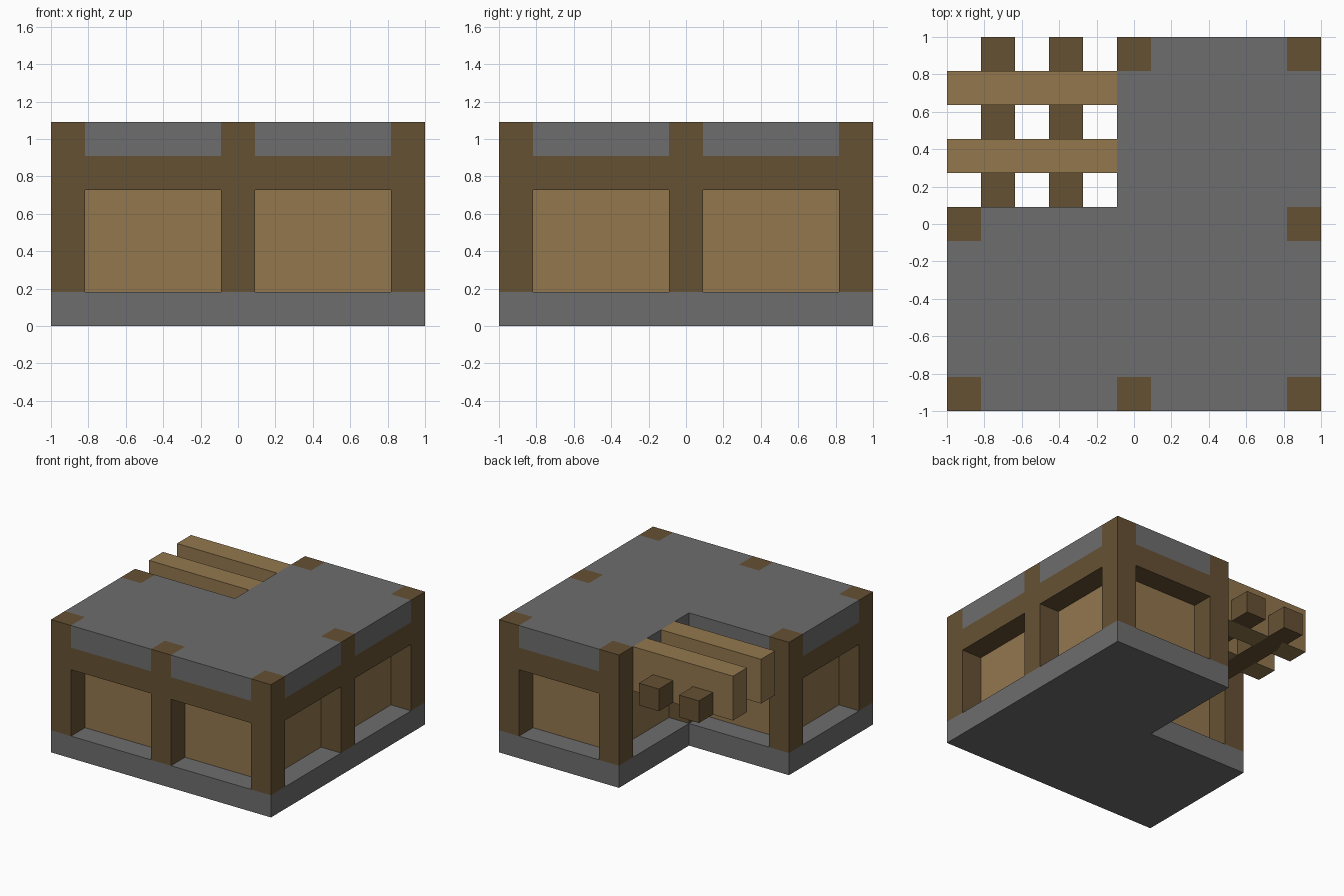
import bpy
import bmesh

cube = bpy.data.objects.get("Cube")
if cube:
    bpy.data.objects.remove(cube, do_unlink=True)

U = 2 / 11  # one building block


def material(name, rgb):
    m = bpy.data.materials.new(name)
    m.use_nodes = True
    m.diffuse_color = (*rgb, 1)
    m.node_tree.nodes["Principled BSDF"].inputs["Base Color"].default_value = (*rgb, 1)
    return m


stone = material("grey stone", (0.155, 0.155, 0.155))
dark_wood = material("dark wood", (0.133, 0.083, 0.034))
light_wood = material("light wood", (0.29, 0.185, 0.076))


def prism(bm, outline, z0, z1):
    """Extrude a flat outline, given in blocks, from z0 up to z1."""
    verts = [bm.verts.new((x * U - 1, y * U - 1, z0 * U)) for x, y in outline]
    face = bm.faces.new(verts)
    top = bmesh.ops.extrude_face_region(bm, geom=[face])["geom"]
    moved = [v for v in top if isinstance(v, bmesh.types.BMVert)]
    bmesh.ops.translate(bm, verts=moved, vec=(0, 0, (z1 - z0) * U))


def part(name, mat, outlines, z0, z1):
    bm = bmesh.new()
    for outline in outlines:
        prism(bm, outline, z0, z1)
    bmesh.ops.recalc_face_normals(bm, faces=bm.faces)
    mesh = bpy.data.meshes.new(name)
    bm.to_mesh(mesh)
    bm.free()
    mesh.materials.append(mat)
    obj = bpy.data.objects.new(name, mesh)
    bpy.context.collection.objects.link(obj)
    return obj


def rect(x0, x1, y0, y1):
    return [(x0, y0), (x1, y0), (x1, y1), (x0, y1)]


def ell(inset):
    """L-shaped floor plan with an open back corner, pulled in by inset."""
    lo, hi = inset, 11 - inset
    return [(lo, lo), (hi, lo), (hi, hi), (5 + inset, hi),
            (5 + inset, 6 - inset), (lo, 6 - inset)]


# Stone floor and recessed wall panels
part("floor_slab", stone, [ell(0)], 0, 1)
part("wall_panels", light_wood, [ell(1)], 1, 5)

# Posts on the outer corners and mid-walls run up through the roof
for px in (0, 5, 10):
    for py in (0, 5, 10):
        if (px, py) == (0, 10):
            continue
        top = 5 if (px, py) == (5, 5) else 6
        part(f"post_{px}_{py}", dark_wood, [rect(px, px + 1, py, py + 1)], 1, top)

# Lintel beams between neighbouring posts
spans = []
for a in (1, 6):
    for b in (0, 5, 10):
        if (a, b) not in ((1, 10), (6, 5)):
            spans.append(rect(a, a + 4, b, b + 1))
        if (b, a) not in ((0, 6), (5, 1)):
            spans.append(rect(b, b + 1, a, a + 4))
part("lintel_beams", dark_wood, spans, 4, 5)

# Flat roof slab, fitted around the post tops
roof = [rect(1, 5, 0, 1), rect(6, 10, 0, 1), rect(0, 11, 1, 5),
        rect(1, 10, 5, 6), rect(5, 11, 6, 10), rect(6, 10, 10, 11)]
part("roof_slab", stone, roof, 5, 6)

# Open lattice over the missing corner
for i, x in enumerate((1, 3)):
    part(f"lattice_joist_{i + 1}", dark_wood, [rect(x, x + 1, 6, 11)], 4, 5)
for i, y in enumerate((7, 9)):
    part(f"lattice_beam_{i + 1}", light_wood, [rect(0, 5, y, y + 1)], 4, 6)
